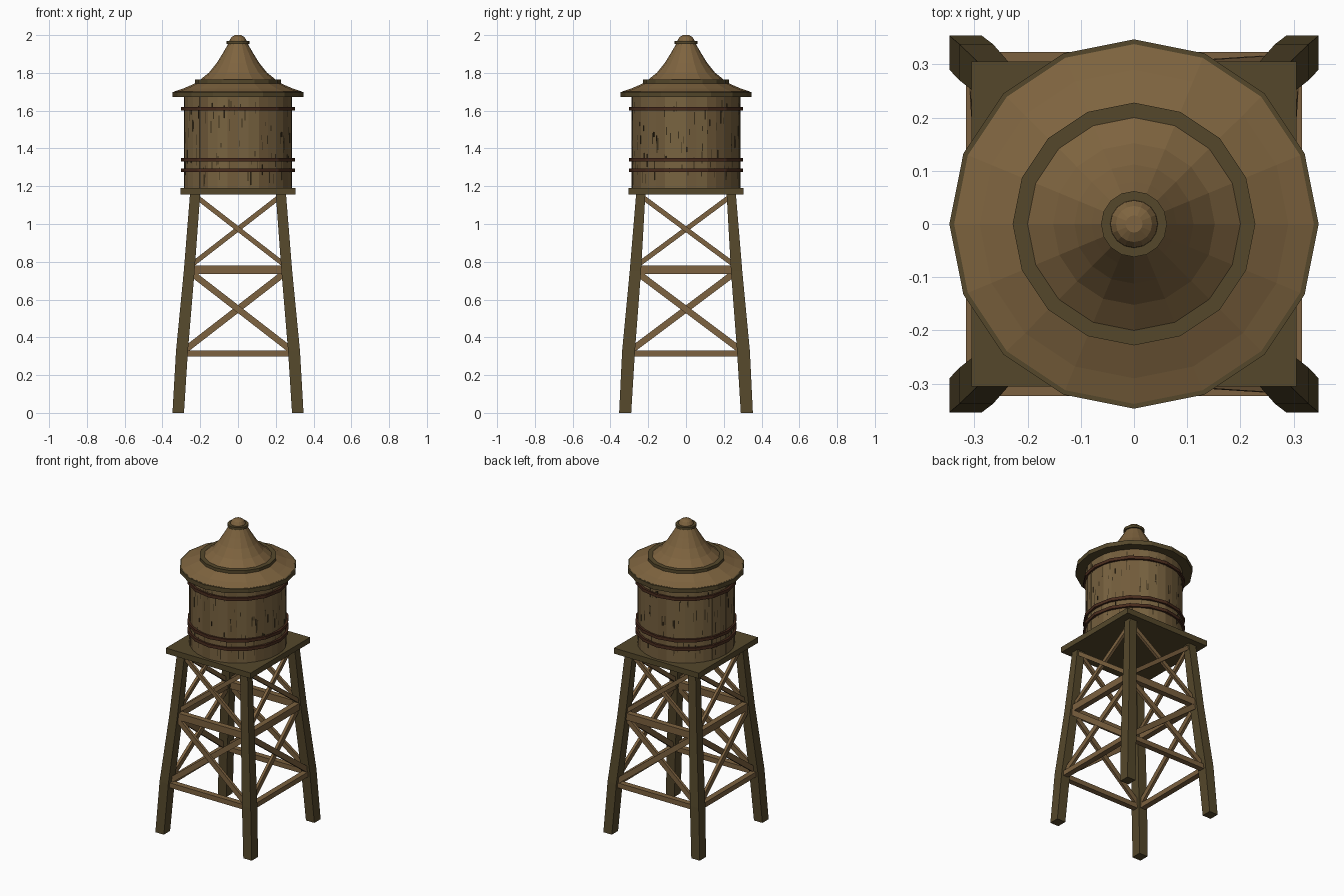
import bpy, bmesh, math, random
from mathutils import Vector, Matrix

if "Cube" in bpy.data.objects:
    bpy.data.objects.remove(bpy.data.objects["Cube"])

random.seed(4)

def material(name, rgb):
    m = bpy.data.materials.new(name)
    m.diffuse_color = (*rgb, 1)
    m.use_nodes = True
    m.node_tree.nodes["Principled BSDF"].inputs["Base Color"].default_value = m.diffuse_color
    return m

DARK = material("dark_timber", (0.09, 0.064, 0.024))
WOOD = material("roof_wood", (0.21, 0.127, 0.05))
BRACE = material("brace_wood", (0.20, 0.12, 0.05))
STAVE = material("stave_wood", (0.19, 0.125, 0.052))
STAVE2 = material("stave_wood_worn", (0.165, 0.105, 0.043))
CRACK = material("crack", (0.045, 0.03, 0.012))
IRON = material("rusty_iron", (0.065, 0.024, 0.012))

def finish(name, bm, *mats):
    bmesh.ops.recalc_face_normals(bm, faces=bm.faces)
    me = bpy.data.meshes.new(name)
    bm.to_mesh(me)
    bm.free()
    for m in mats:
        me.materials.append(m)
    ob = bpy.data.objects.new(name, me)
    bpy.context.collection.objects.link(ob)
    return ob

def skin(bm, rings, loop=False):
    """Bridge equal rings of points; cap the ends or close into a loop."""
    vs = [[bm.verts.new(p) for p in r] for r in rings]
    n = len(vs[0])
    pairs = list(zip(vs, vs[1:])) + ([(vs[-1], vs[0])] if loop else [])
    for a, b in pairs:
        for i in range(n):
            j = (i + 1) % n
            bm.faces.new((a[i], a[j], b[j], b[i]))
    if not loop:
        bm.faces.new(vs[0])
        bm.faces.new(vs[-1])

def lathe(name, profile, mat, n=16, loop=False):
    bm = bmesh.new()
    ang = [2 * math.pi * i / n for i in range(n)]
    skin(bm, [[(r * math.cos(a), r * math.sin(a), z) for a in ang] for r, z in profile], loop)
    return finish(name, bm, mat)

def box(bm, size, mat, index=0):
    r = bmesh.ops.create_cube(bm, size=1, matrix=mat @ Matrix.Diagonal((*size, 1)))
    for f in {f for v in r["verts"] for f in v.link_faces}:
        f.material_index = index

# Legs: z, inner x, outer x, inner y, outer y at each bend
LEG = [(0, .286, .347, .290, .354), (.33, .265, .328, .270, .338),
       (.75, .230, .287, .238, .298), (1.16, .200, .254, .215, .264)]

def leg_centre(z):
    for a, b in zip(LEG, LEG[1:]):
        if z <= b[0]:
            t = (z - a[0]) / (b[0] - a[0])
            c = [p + (q - p) * t for p, q in zip(a, b)]
            return (c[1] + c[2]) / 2, (c[3] + c[4]) / 2

for sy, fb in ((-1, "front"), (1, "back")):
    for sx, lr in ((-1, "left"), (1, "right")):
        bm = bmesh.new()
        skin(bm, [[(sx * x, sy * y, z) for x, y in ((a, c), (b, c), (b, d), (a, d))]
                  for z, a, b, c, d in LEG])
        finish(f"{fb}_{lr}_leg", bm, DARK)

# Cross beams and X braces on each of the four sides
def beam(name, p, q, height, depth, out, shift=0.0):
    p, q = Vector(p), Vector(q)
    x = (q - p).normalized()
    y = (out - x * out.dot(x)).normalized()
    z = x.cross(y)
    rot = Matrix((x, y, z)).transposed().to_4x4()
    bm = bmesh.new()
    box(bm, ((q - p).length, depth, height),
        Matrix.Translation((p + q) / 2 + y * shift) @ rot)
    finish(name, bm, BRACE)

for side, axis, s in (("front", 1, -1), ("back", 1, 1), ("left", 0, -1), ("right", 0, 1)):
    out = Vector((0, s, 0)) if axis else Vector((s, 0, 0))

    def corner(k, z):
        x, y = leg_centre(z)
        return (k * x, s * y, z) if axis else (s * x, k * y, z)

    for label, z, h in (("lower", .315, .032), ("upper", .757, .045)):
        beam(f"{side}_{label}_beam", corner(-1, z), corner(1, z), h, .036, out)
    for label, z0, z1, w in (("lower", .32, .75, .034), ("upper", .775, 1.15, .026)):
        for k, tag in ((-1, "a"), (1, "b")):
            beam(f"{side}_{label}_brace_{tag}", corner(k, z0), corner(-k, z1), w, .018, out, k * .006)

# Square platform
bm = bmesh.new()
box(bm, (.61, .61, .036), Matrix.Translation((0, 0, 1.173)))
finish("platform", bm, DARK)

# Tank wall made of vertical staves, with weathered cracks
N, R = 32, .286
staves, cracks = bmesh.new(), bmesh.new()
width = 2 * R * math.tan(math.pi / N)
for i in range(N):
    a = 2 * math.pi * (i + .5) / N
    turn = Matrix.Rotation(a, 4, "Z")
    r = R + random.uniform(-.002, .001)
    box(staves, (.02, width, .50), turn @ Matrix.Translation((r - .01, 0, 1.435)),
        int(random.random() < .35))
    for _ in range(5):
        box(cracks, (.004, random.uniform(.003, .006), random.uniform(.02, .07)),
            turn @ Matrix.Translation((r - .001, random.uniform(-.45, .45) * width,
                                       random.uniform(1.23, 1.64))))
finish("tank_staves", staves, STAVE, STAVE2)
finish("tank_cracks", cracks, CRACK)

# Iron hoops
for name, z in (("top", 1.61), ("middle", 1.34), ("bottom", 1.285)):
    lathe(f"{name}_hoop", [(.28, z - .01), (.302, z - .01), (.302, z + .01), (.28, z + .01)],
          IRON, loop=True)

# Roof: eave rim, lower skirt, band, flared cone, collar and knob
lathe("eave_rim", [(.27, 1.672), (.347, 1.672), (.347, 1.70), (.335, 1.70)], DARK)
lathe("roof_skirt", [(.338, 1.69), (.338, 1.701), (.29, 1.717), (.215, 1.75)], WOOD)
lathe("roof_band", [(.228, 1.742), (.228, 1.764), (.198, 1.764), (.198, 1.742)], DARK, loop=True)
lathe("roof_cone", [(.205, 1.745), (.2, 1.764), (.152, 1.803), (.112, 1.853),
                    (.08, 1.905), (.048, 1.96)], WOOD)
lathe("roof_collar", [(.05, 1.952), (.062, 1.952), (.062, 1.968), (.044, 1.968)], DARK)
lathe("roof_knob", [(.046, 1.96), (.044, 1.974), (.034, 1.99), (.016, 2.0)], WOOD)
